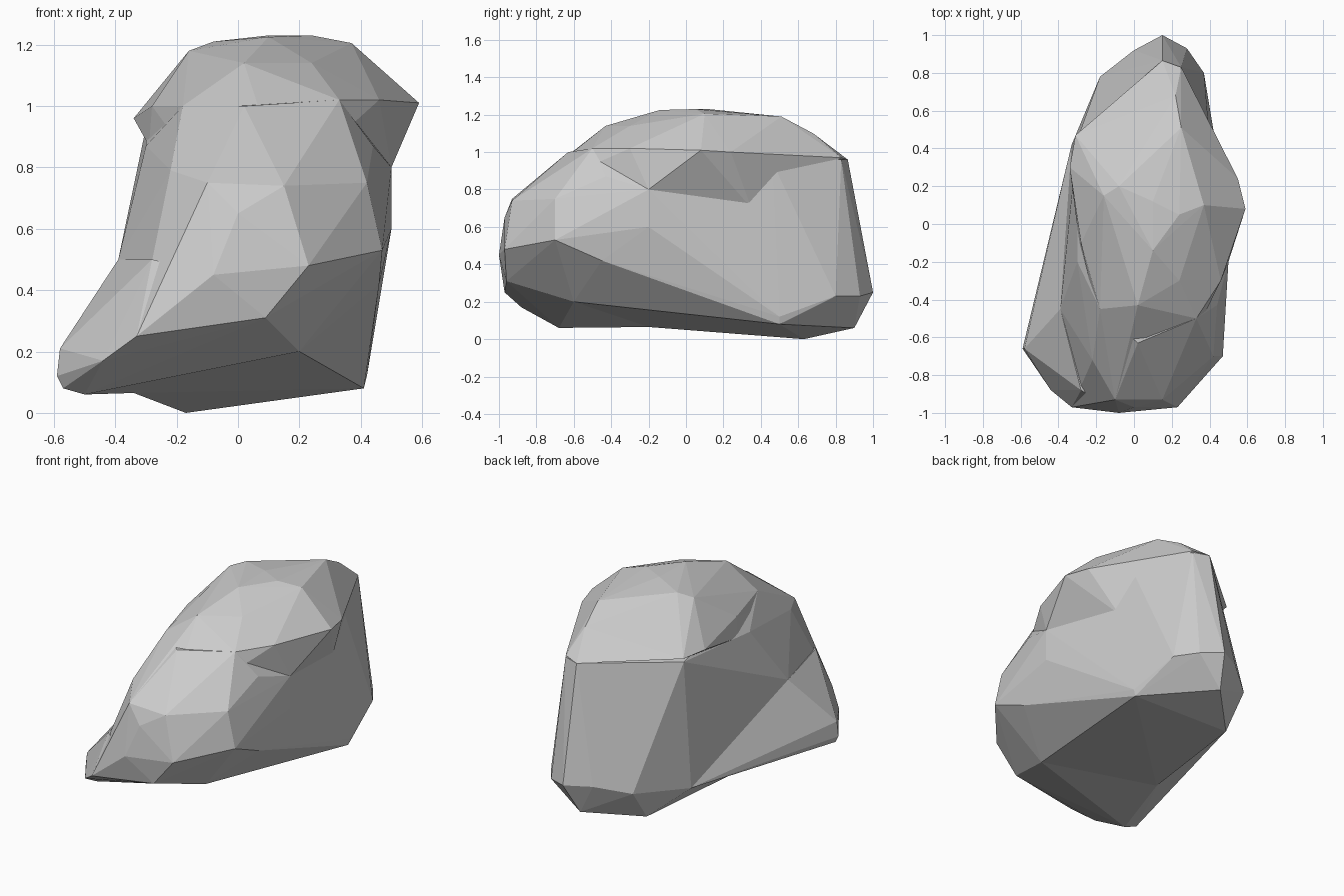
import bpy, bmesh


def hull(name, pts):
    """Faceted stone chunk: convex hull around a few corner points."""
    bm = bmesh.new()
    for p in pts:
        bm.verts.new(p)
    res = bmesh.ops.convex_hull(bm, input=bm.verts)
    loose = {g for g in res["geom_interior"] + res["geom_unused"]
             if isinstance(g, bmesh.types.BMVert)}
    bmesh.ops.delete(bm, geom=list(loose), context='VERTS')
    bmesh.ops.recalc_face_normals(bm, faces=bm.faces)
    me = bpy.data.meshes.new(name)
    bm.to_mesh(me)
    bm.free()
    ob = bpy.data.objects.new(name, me)
    bpy.context.collection.objects.link(ob)
    return ob


# main body: full height from the base up to the rim
rock = hull("rock", [
    (-.17, .63, 0), (.1, .9, .06), (-.34, -.2, .065), (.41, .5, .08),
    (.42, .5, .12), (.39, .05, .2), (.2, -.6, .2), (.37, .8, .23),
    (.15, 1, .25), (.28, .93, .23), (0, .92, .25), (-.18, .78, .2),
    (-.33, -.97, .25), (.09, -.96, .31), (.23, -.97, .48), (-.08, -1, .45),
    (.46, -.45, .42), (.47, -.7, .53), (.5, -.2, .6), (.5, -.2, .8),
    (.42, -.7, .75), (.44, -.43, .87), (0, -.97, .65), (-.1, -.93, .75),
    (.15, -.93, .74), (-.39, -.45, .5), (-.22, -.72, .79), (-.3, -.2, .87),
    (.33, -.5, 1.02), (.02, -.63, 1), (-.18, -.45, 1), (-.33, .42, .14),
    (-.3, .45, .93), (0, .72, .95), (.15, .865, .96), (.25, .83, .96),
    (.4, .46, .95), (.42, .35, .68)])

# flared front-left toe
toe = hull("toe", [
    (-.5, -.68, .06), (-.57, -.66, .08), (-.59, -.66, .12), (-.58, -.66, .21),
    (-.44, -.88, .17), (-.33, -.97, .25), (.09, -.96, .31), (.2, -.6, .2),
    (-.34, -.2, .065), (-.39, -.05, .14), (-.33, .42, .14), (-.08, -1, .45),
    (-.39, -.45, .5), (-.28, -.88, .5), (0, 0, .4)])

# rounded crown overhanging the right side
crown = hull("crown", [
    (-.34, .3, .96), (-.31, .47, .96), (0, .72, .96), (.15, .865, .96),
    (.25, .83, .97), (.42, .46, .98), (.55, .24, 1), (.59, .08, 1.01),
    (.46, -.3, 1.02), (.33, -.5, 1.02), (-.18, -.45, 1), (-.1, -.93, .75),
    (.15, -.93, .74), (-.28, -.1, 1), (.5, -.2, .8), (.41, .35, .7),
    (-.29, -.1, .87), (-.16, .15, 1.18), (-.08, .2, 1.21), (.1, .12, 1.23),
    (.24, .05, 1.23), (.37, .1, 1.205), (.25, .51, 1.19), (.22, .68, 1.1),
    (.1, -.14, 1.225), (.02, -.43, 1.14), (.24, -.3, 1.14)])

# fuse the chunks into one flat-shaded boulder
for part in (toe, crown):
    m = rock.modifiers.new("fuse", 'BOOLEAN')
    m.operation = 'UNION'
    m.solver = 'EXACT'
    m.object = part
bpy.context.view_layer.update()
dg = bpy.context.evaluated_depsgraph_get()
fused = bpy.data.meshes.new_from_object(rock.evaluated_get(dg))
rock.modifiers.clear()
rock.data = fused
for part in (toe, crown):
    bpy.data.objects.remove(part)
